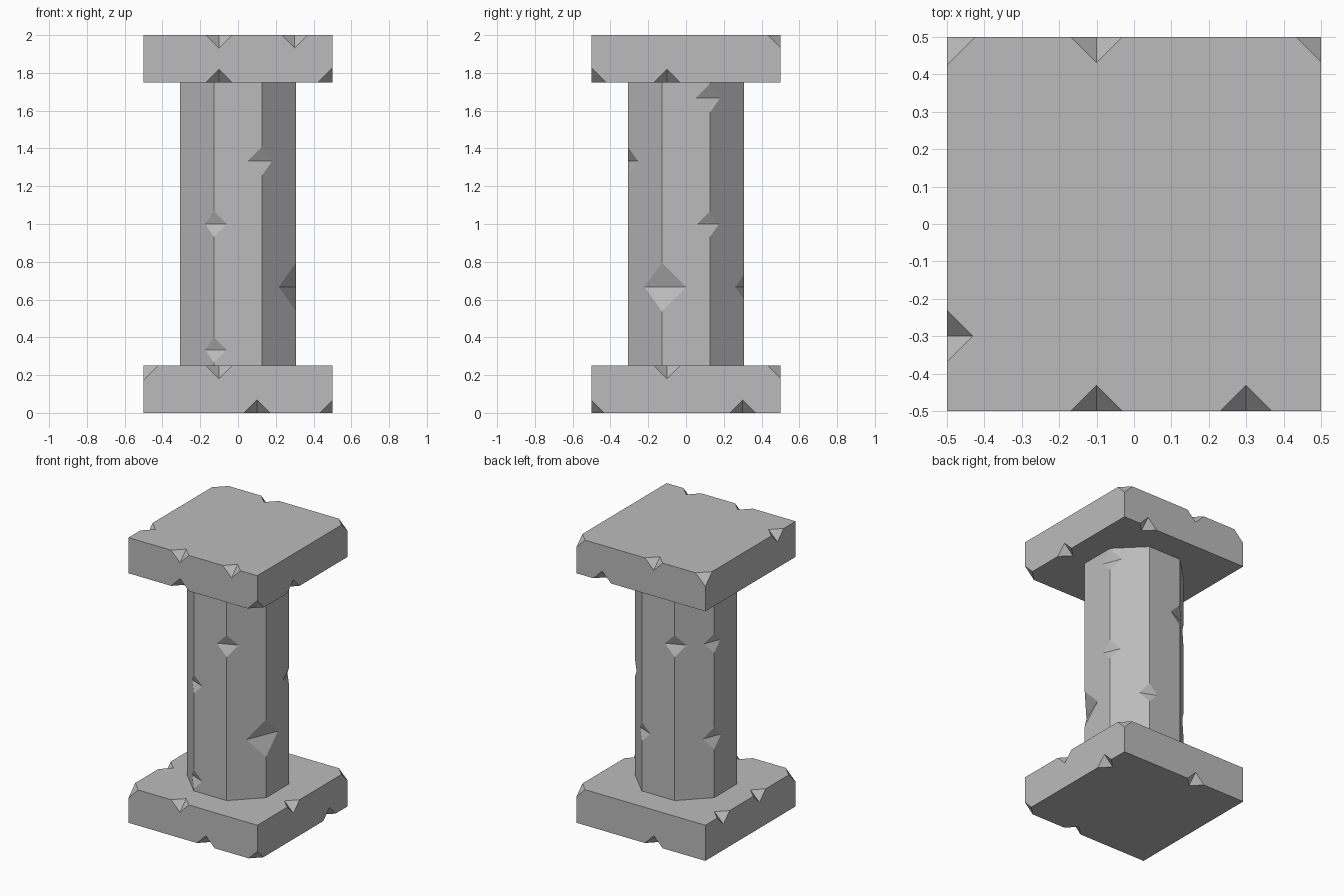
import bpy, bmesh, math
from mathutils import Vector

cube = bpy.data.objects.get("Cube")
if cube:
    bpy.data.objects.remove(cube, do_unlink=True)

stone = bpy.data.materials.new("grey_stone")
stone.use_nodes = True
GREY = (0.5, 0.5, 0.5, 1)
stone.diffuse_color = GREY
stone.node_tree.nodes["Principled BSDF"].inputs["Base Color"].default_value = GREY

X, Y, Z = Vector((1, 0, 0)), Vector((0, 1, 0)), Vector((0, 0, 1))
SMALL, MEDIUM, BIG = 0.067, 0.076, 0.13


def make_object(name, bm):
    bmesh.ops.recalc_face_normals(bm, faces=bm.faces)
    mesh = bpy.data.meshes.new(name)
    bm.to_mesh(mesh)
    bm.free()
    ob = bpy.data.objects.new(name, mesh)
    bpy.context.collection.objects.link(ob)
    mesh.materials.append(stone)
    return ob


def add_notch(bm, point, along, side_a, side_b, r):
    """Wedge whose crease joins the two faces beside an edge."""
    a, b = point + side_a * r, point + side_b * r
    mid, half = (a + b) / 2, (b - a) * 0.75
    out = mid + (point - mid) * 1.6
    profile = [mid, out + along * r * 1.6, out - along * r * 1.6]
    ends = [[bm.verts.new(p + s * half) for p in profile] for s in (-1, 1)]
    bm.faces.new(ends[0])
    bm.faces.new(ends[1][::-1])
    for i in range(3):
        j = (i + 1) % 3
        bm.faces.new((ends[0][i], ends[1][i], ends[1][j], ends[0][j]))


def cut(ob, bm):
    cutter = make_object("notch_cutter", bm)
    cutter.hide_render = True
    mod = ob.modifiers.new("notches", "BOOLEAN")
    mod.operation, mod.solver, mod.object = "DIFFERENCE", "EXACT", cutter
    bpy.context.view_layer.objects.active = ob
    bpy.ops.object.modifier_apply(modifier=mod.name)
    bpy.data.objects.remove(cutter, do_unlink=True)


def slab(name, base, corners, notches):
    """Square slab with clipped corners and notched edges."""
    bm = bmesh.new()
    bmesh.ops.create_cube(bm, size=1)
    for v in bm.verts:
        v.co.z = base + (0.25 if v.co.z > 0 else 0)
    for sx, sy, top, r in corners:
        normal = Vector((sx, sy, 1 if top else -1))
        corner = Vector((sx / 2, sy / 2, base + 0.25 * top))
        bmesh.ops.bisect_plane(bm, geom=bm.verts[:] + bm.edges[:] + bm.faces[:],
                               plane_co=corner - X * sx * r, plane_no=normal,
                               clear_outer=True)
        bmesh.ops.holes_fill(bm, edges=[e for e in bm.edges if e.is_boundary])
    ob = make_object(name, bm)
    cutters = bmesh.new()
    sides = {"front": (-Y, X), "back": (Y, X), "right": (X, Y), "left": (-X, Y)}
    for side, top, pos in notches:
        out, along = sides[side]
        point = out * 0.5 + along * pos + Z * (base + 0.25 * top)
        add_notch(cutters, point, along, -out, -Z if top else Z, 0.069)
    cut(ob, cutters)


# Top and bottom slabs
slab("capital_slab", 1.75,
     [(1, 1, 1, SMALL), (-1, 1, 1, MEDIUM), (1, -1, 0, MEDIUM)],
     [("front", 1, -0.1), ("front", 1, 0.3), ("back", 1, -0.1), ("left", 1, -0.3),
      ("front", 0, -0.1), ("right", 0, -0.1), ("back", 0, 0.3)])
slab("base_slab", 0,
     [(1, 1, 1, SMALL), (-1, -1, 1, MEDIUM), (1, -1, 0, SMALL)],
     [("front", 1, -0.1), ("right", 1, -0.1), ("left", 1, 0.3), ("left", 1, -0.1),
      ("front", 0, 0.1), ("right", 0, 0.3), ("back", 0, -0.1)])

# Octagonal shaft with chipped vertical edges
ring = [Vector((math.cos(a), math.sin(a), 0)) / 3
        for a in (math.radians(22.5 + 45 * k) for k in range(8))]
bm = bmesh.new()
face = bm.faces.new([bm.verts.new(p + Z * 0.25) for p in ring])
grown = bmesh.ops.extrude_face_region(bm, geom=[face], use_keep_orig=True)
bmesh.ops.translate(bm, vec=Z * 1.5,
                    verts=[g for g in grown["geom"] if isinstance(g, bmesh.types.BMVert)])
shaft = make_object("shaft", bm)

cutters = bmesh.new()
for k, height, r in [(0, 3, SMALL), (0, 5, MEDIUM), (1, 2, SMALL), (2, 4, MEDIUM),
                     (3, 2, MEDIUM), (3, 4, SMALL), (5, 1, SMALL), (5, 3, SMALL),
                     (6, 4, MEDIUM), (7, 2, BIG)]:
    p = ring[k]
    add_notch(cutters, p + Z * height / 3, Z, (ring[k - 1] - p).normalized(),
              (ring[(k + 1) % 8] - p).normalized(), r)
cut(shaft, cutters)
